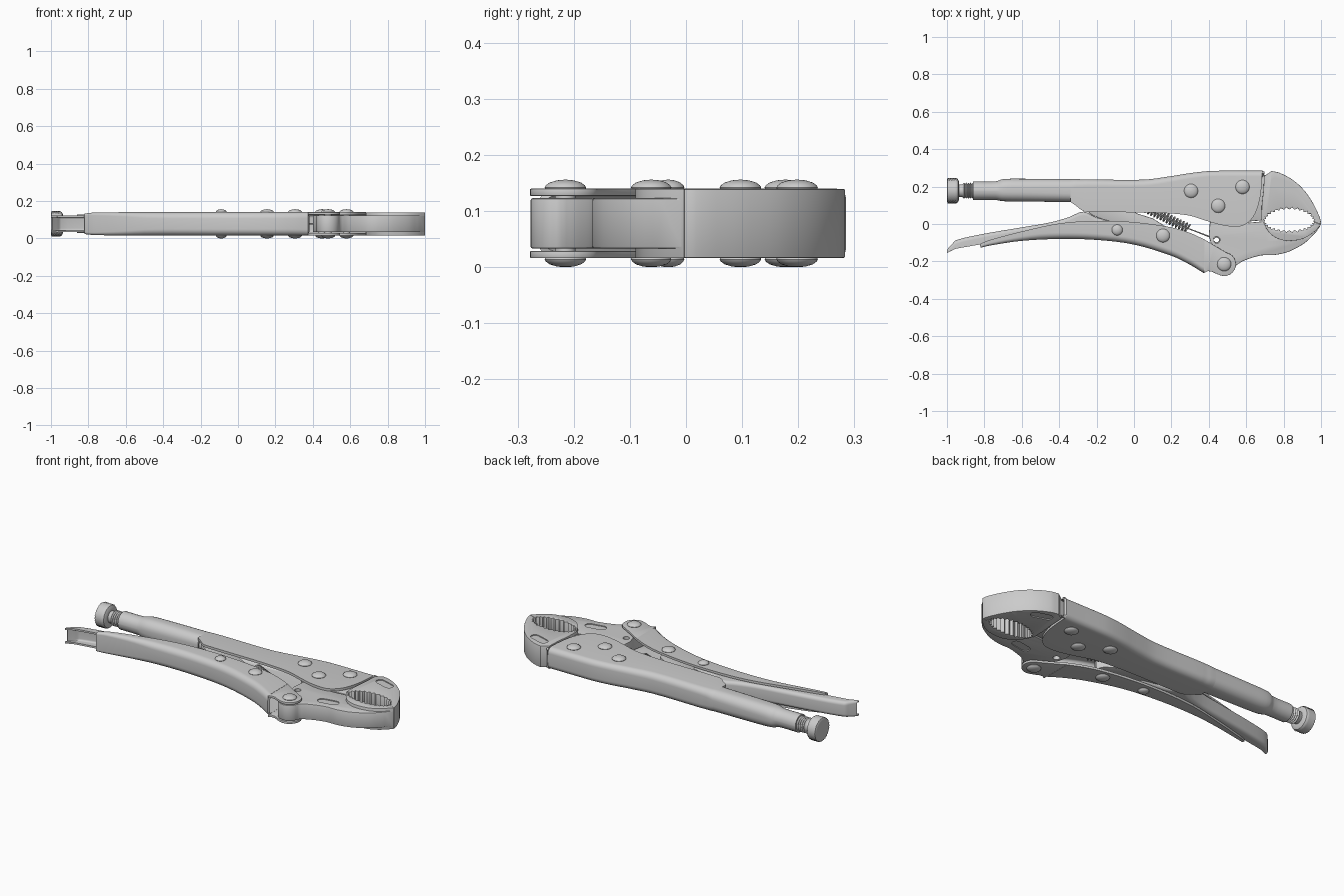
import bpy, bmesh, math
from mathutils import Vector, Matrix

if "Cube" in bpy.data.objects:
    bpy.data.objects.remove(bpy.data.objects["Cube"])

ZC = 0.078  # mid-plane of the whole tool


def curve(pts, n=4):
    """Smooth open curve through points of any dimension (chord-length Hermite)."""
    p = [Vector(q) for q in pts]
    t = [0.0]
    for a, b in zip(p, p[1:]):
        t.append(t[-1] + (b - a).length)
    m = []
    for i in range(len(p)):
        a, b = max(i - 1, 0), min(i + 1, len(p) - 1)
        m.append((p[b] - p[a]) / (t[b] - t[a]))
    out = []
    for i in range(len(p) - 1):
        h = t[i + 1] - t[i]
        for k in range(n):
            s = k / n
            out.append(p[i] * (2*s**3 - 3*s*s + 1) + m[i] * h * (s**3 - 2*s*s + s)
                       + p[i + 1] * (3*s*s - 2*s**3) + m[i + 1] * h * (s**3 - s*s))
    return [tuple(v) for v in out + [p[-1]]]


def arc(cx, cy, rx, ry, a0, a1, n, tooth=0.0):
    """Elliptic arc; odd points are pushed outwards to form teeth."""
    out = []
    for i in range(n + 1):
        a = math.radians(a0 + (a1 - a0) * i / n)
        g = tooth * (i % 2)
        out.append((cx + (rx + g) * math.cos(a), cy + (ry + g) * math.sin(a)))
    return out


def activate(ob):
    for o in bpy.context.selected_objects:
        o.select_set(False)
    bpy.context.view_layer.objects.active = ob
    ob.select_set(True)


def apply_mod(ob, kind, **props):
    activate(ob)
    mod = ob.modifiers.new("mod", kind)
    for k, v in props.items():
        setattr(mod, k, v)
    bpy.ops.object.modifier_apply(modifier=mod.name)


def smooth(ob, angle=35):
    activate(ob)
    bpy.ops.object.shade_smooth_by_angle(angle=math.radians(angle))
    return ob


def make(name, bm):
    me = bpy.data.meshes.new(name)
    bm.to_mesh(me)
    bm.free()
    ob = bpy.data.objects.new(name, me)
    ob.location.z = ZC
    bpy.context.collection.objects.link(ob)
    return ob


def prism(name, pts, hw, z=0.0, bevel=0.004):
    """Outline in the top view, extruded about height z, cap edges rounded."""
    bm = bmesh.new()
    f = bm.faces.new([bm.verts.new((x, y, z - hw)) for x, y in pts])
    ext = bmesh.ops.extrude_face_region(bm, geom=[f])["geom"]
    bmesh.ops.translate(bm, verts=[v for v in ext if isinstance(v, bmesh.types.BMVert)], vec=(0, 0, 2 * hw))
    bmesh.ops.recalc_face_normals(bm, faces=bm.faces)
    if bevel:
        rim = [e for e in bm.edges if abs(e.verts[0].co.z - e.verts[1].co.z) < 1e-6]
        bmesh.ops.bevel(bm, geom=rim, offset=bevel, segments=2, profile=0.5, affect='EDGES', clamp_overlap=True)
    return smooth(make(name, bm))


def channel(name, stations, thick, closed=False, n=4):
    """Folded sheet: stations are (x, open y, web y, half width, fold radius)."""
    rows = []
    for x, op, web, hw, r in curve(stations, n):
        s = 1 if web > op else -1
        r = min(r, hw * 0.98, abs(web - op) * 0.49)
        half = [(web - s * r + s * r * math.cos(a), hw - r + r * math.sin(a))
                for a in (k * math.pi / 12 for k in range(7))]
        if closed:
            half += [(op + s * r - s * r * math.sin(a), hw - r + r * math.cos(a))
                     for a in (k * math.pi / 12 for k in range(7))]
        else:
            half.append((op, hw))
        rows.append([(x, y, -z) for y, z in reversed(half)] + [(x, y, z) for y, z in half])
    bm = bmesh.new()
    vs = [[bm.verts.new(c) for c in row] for row in rows]
    m = len(vs[0])
    for a, b in zip(vs, vs[1:]):
        for j in range(m if closed else m - 1):
            k = (j + 1) % m
            q = [a[j], a[k], b[k], b[j]]
            bm.faces.new(q if s > 0 else q[::-1])
    ob = make(name, bm)
    apply_mod(ob, 'SOLIDIFY', thickness=thick, offset=-1)
    return smooth(ob)


def lathe(name, prof, matrix, n=32, knurl=None):
    """Revolve (radius, height) about z; knurl = (first row, last row, depth)."""
    bm = bmesh.new()
    rows = []
    for i, (r, h) in enumerate(prof):
        row = []
        for j in range(n):
            d = knurl[2] * ((i + j) % 2) if knurl and knurl[0] <= i <= knurl[1] else 0
            a = 2 * math.pi * j / n
            row.append(bm.verts.new(((r - d) * math.cos(a), (r - d) * math.sin(a), h)))
        rows.append(row)
    for a, b in zip(rows, rows[1:]):
        for j in range(n):
            bm.faces.new((a[j], a[(j + 1) % n], b[(j + 1) % n], b[j]))
    bm.faces.new(rows[0][::-1])
    bm.faces.new(rows[-1])
    bm.transform(matrix)
    bmesh.ops.recalc_face_normals(bm, faces=bm.faces)
    return smooth(make(name, bm))


def cut(ob, pts, hw, z):
    c = prism("cutter", pts, hw, z, bevel=0)
    c.hide_render = True
    apply_mod(ob, 'BOOLEAN', object=c, operation='DIFFERENCE', solver='EXACT')
    bpy.data.objects.remove(c)
    smooth(ob)


def slot(cx, cy, half, r, deg):
    pts = arc(half, 0, r, r, -90, 90, 10) + arc(-half, 0, r, r, 90, 270, 10)
    c, s = math.cos(math.radians(deg)), math.sin(math.radians(deg))
    return [(cx + x * c - y * s, cy + x * s + y * c) for x, y in pts]


# Upper handle: rear tube and open folded front
channel("upper_handle_tube", [(-.86, .128, .228, .05, .05), (-.74, .128, .228, .051, .05),
        (-.70, .122, .240, .058, .05), (-.6, .12, .242, .061, .05), (-.34, .118, .24, .062, .045)], .012, closed=True)
channel("upper_handle_body", [(-.34, .118, .24, .062, .045), (-.31, .098, .24, .062, .04), (-.28, .074, .239, .062, .038),
        (-.25, .065, .239, .062, .036), (.05, .062, .237, .062, .034), (.2, .056, .256, .062, .032),
        (.3, .044, .272, .062, .03), (.4, .013, .283, .062, .03), (.49, -.01, .285, .062, .03), (.57, -.012, .285, .062, .03),
        (.615, .012, .285, .062, .03), (.65, .06, .285, .062, .03), (.672, .13, .285, .062, .03),
        (.682, .2, .285, .062, .03), (.685, .25, .285, .062, .03)], .014)

# Lower handle: channel folded on the outer side, with two pivot lugs
channel("lower_handle", [(-.82, -.105, -.127, .055, .03), (-.77, -.085, -.115, .06, .03), (-.6, -.04, -.09, .062, .03),
        (-.4, .003, -.08, .062, .034), (-.2, .017, -.085, .062, .034), (0, .01, -.11, .062, .034), (.2, -.018, -.17, .062, .034),
        (.3, -.048, -.218, .062, .034), (.375, -.082, -.264, .062, .032)], .013)
lug = ([(.375, -.082), (.43, -.115), (.5, -.156)] + arc(.482, -.215, .063, .063, 62, -110, 18)
       + [(.435, -.264), (.415, -.254), (.395, -.252), (.375, -.262)])
for side, z in (("top", .0555), ("bottom", -.0555)):
    prism("pivot_lug_" + side, lug, .0065, z, bevel=.002)

# Release lever nested in the lower handle
channel("release_lever", [(-1, -.155, -.137, .043, .02), (-.975, -.142, -.11, .045, .02), (-.95, -.132, -.086, .045, .02),
        (-.8, -.105, -.052, .045, .02), (-.6, -.06, -.018, .045, .02), (-.45, -.04, .008, .045, .02), (-.35, -.04, .036, .045, .02),
        (-.27, -.05, .066, .045, .02), (-.2, -.06, .035, .045, .02), (-.05, -.07, 0, .045, .02)], .01)

# Toggle link
prism("toggle_link", [(.2, -.06), (.185, -.09), (.155, -.1), (.1, -.08), (-.22, .045), (-.32, .12), (-.32, .18),
                      (-.25, .2), (.02, .055), (.1, .03), (.18, -.02)], .03)

# Upper jaw: thick toothed head and thin tang
head = curve([(.682, .02), (.683, .1), (.692, .18), (.695, .255)], 2) + curve(
    [(.735, .283), (.78, .273), (.85, .235), (.91, .18), (.955, .115), (.985, .055), (.998, .018), (1, -.003)])
upper_jaw = prism("upper_jaw", head + arc(.83, .015, .125, .062, 0, 180, 28, .013), .0615, bevel=.003)
prism("upper_jaw_tang", [(.42, .1), (.45, .03), (.55, .008), (.69, .02), (.71, .1), (.71, .262), (.58, .255), (.5, .2)], .044)

# Lower jaw: thin arm and thick toothed lip
arm = ([(.405, 0), (.43, .11), (.48, .12), (.58, .004), (.69, .014), (.715, -.03), (.76, -.055), (.9, -.06), (.97, -.03), (.998, -.008)]
       + curve([(.972, -.045), (.915, -.1), (.83, -.147), (.75, -.166), (.68, -.168), (.59, -.195), (.548, -.22)])
       + arc(.482, -.215, .062, .062, -15, -190, 16) + [(.432, -.15), (.41, -.1), (.4, -.06)])
lower_jaw = prism("lower_jaw", arm, .045)
lip = curve([(.688, .014), (.715, -.035), (.75, -.068), (.8, -.088), (.86, -.088), (.91, -.076), (.96, -.045), (1, -.004)])
prism("lower_jaw_lip", lip + arc(.83, .014, .125, .046, 0, -180, 28, .013), .0615, bevel=.003)

# Recessed panels on both faces of the jaws, and the spring eye
for z in (1, -1):
    cut(upper_jaw, slot(.79, .213, .036, .024, -17), .01, z * .066)
    cut(lower_jaw, slot(.655, -.11, .036, .024, 10), .01, z * .05)
cut(lower_jaw, arc(.442, -.085, .018, .018, 0, 337.5, 15), .1, 0)

# Rivets, domed on both sides
for i, (x, y, r) in enumerate([(.305, .177, .037), (.45, .097, .037), (.58, .198, .037),
                               (-.09, -.032, .029), (.155, -.062, .036), (.482, -.215, .037)]):
    cap = [(.002, .078), (.4 * r, .0768), (.75 * r, .073), (.94 * r, .068), (r, .064), (.97 * r, .061), (.5 * r, .06)]
    prof = [(a, -h) for a, h in cap] + cap[::-1]
    lathe("rivet_%d" % (i + 1), prof, Matrix.Translation((x, y, 0)))

# Adjusting screw and knurled knob, turned along x
AX = Matrix.Translation((0, .178, 0)) @ Matrix.Rotation(math.pi / 2, 4, 'Y')
thread = [(.034, -.94), (.034, -.918)] + [(.043 if i % 2 else .036, -.915 + i * .006) for i in range(20)]
lathe("adjusting_screw", thread + [(.034, -.79), (.034, -.3)], AX)
knob = [(.05, -1), (.06, -.999)] + [(.068, -.996 + i * .0065) for i in range(8)] + [(.062, -.942), (.05, -.936), (.036, -.935)]
lathe("adjusting_knob", knob, AX, n=56, knurl=(2, 9, .004))

# Tension spring with a straight wire hooked in the lower jaw
a, b = Vector((.06, .088, 0)), Vector((.29, -.024, 0))
d = (b - a).normalized()
side = Vector((-d.y, d.x, 0))
pts = []
for i in range(14 * 12 + 1):
    t = 2 * math.pi * i / 12
    pts.append(a.lerp(b, i / 168) + side * .023 * math.cos(t) + Vector((0, 0, .023 * math.sin(t))))
pts += [b, Vector((.42, -.074, 0))]
pts += [Vector((x, y, 0)) for x, y in arc(.442, -.085, .017, .017, 150, -150, 12)]
cu = bpy.data.curves.new("tension_spring", 'CURVE')
cu.dimensions = '3D'
cu.bevel_depth, cu.bevel_resolution = .0045, 1
sp = cu.splines.new('POLY')
sp.points.add(len(pts) - 1)
for q, p in zip(sp.points, pts):
    q.co = (p.x, p.y, p.z, 1)
spring = bpy.data.objects.new("tension_spring", cu)
spring.location.z = ZC
bpy.context.collection.objects.link(spring)
